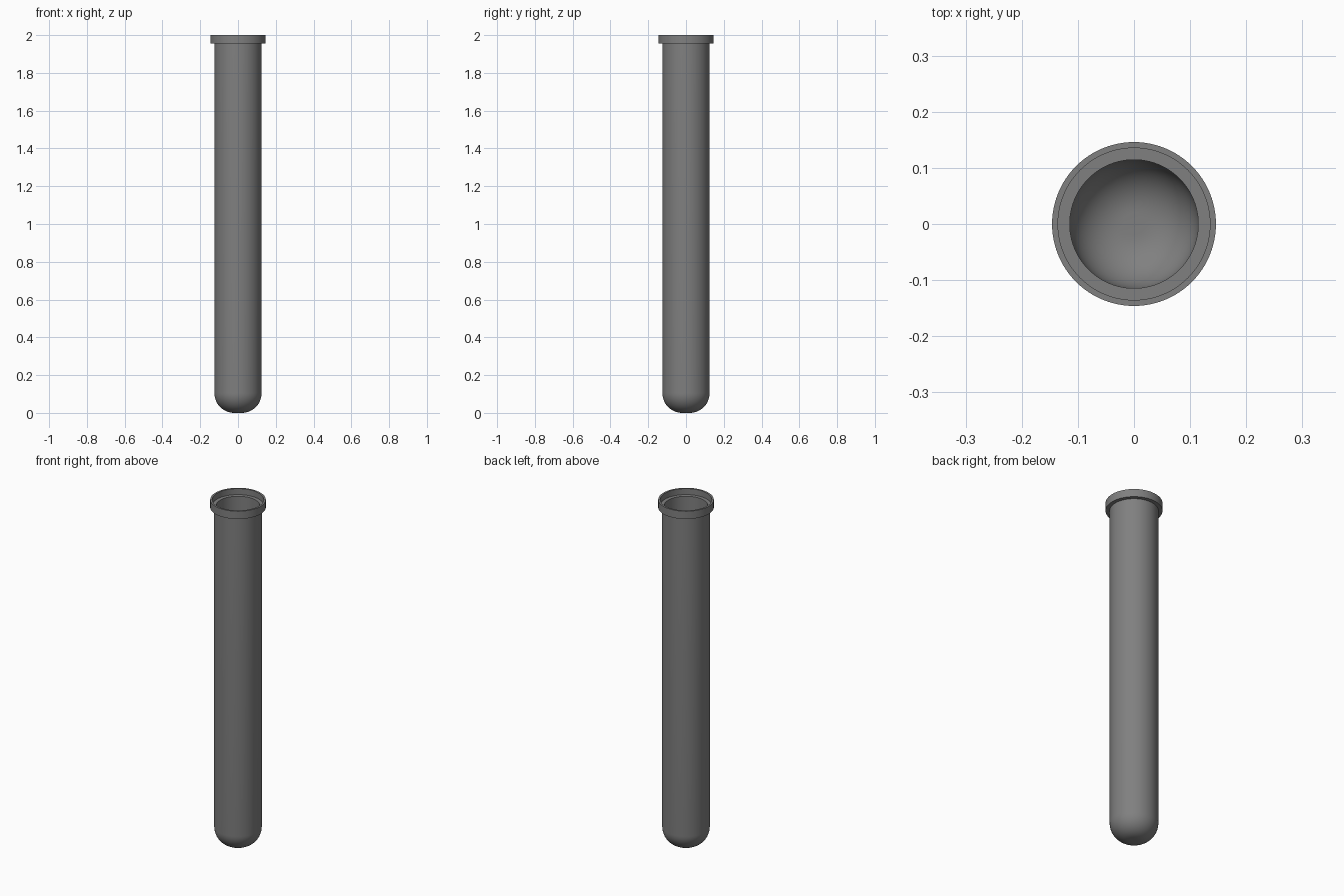
import bpy, bmesh, math

if "Cube" in bpy.data.objects:
    bpy.data.objects.remove(bpy.data.objects["Cube"])

SEG = 96          # sides around the axis
R = 0.125         # tube outer radius
LIP = 0.146       # lip outer radius
T = 0.0105        # wall thickness
BEND = 0.105      # radius of the rounded bottom
LIP_Z = 1.955     # underside of the lip


def bottom_arc(radius, z0, steps=14):
    """Quarter round from the small flat base up to the straight wall."""
    flat = R - BEND
    return [(flat + radius * math.sin(a), z0 + radius * (1 - math.cos(a)))
            for a in (math.pi / 2 * i / steps for i in range(steps + 1))]


# Closed wall profile: outside going up, then inside going down
outer = bottom_arc(BEND, 0.0) + [(R, LIP_Z), (LIP, LIP_Z), (LIP, 2.0)]
inner = bottom_arc(BEND - T, T) + [(R - T, LIP_Z + T), (LIP - T, LIP_Z + T), (LIP - T, 2.0)]
profile = outer + inner[::-1]

# Spin the profile round the z axis
bm = bmesh.new()
rings = [[bm.verts.new((r * math.cos(2 * math.pi * i / SEG),
                        r * math.sin(2 * math.pi * i / SEG), z))
          for i in range(SEG)] for r, z in profile]
for a, b in zip(rings, rings[1:]):
    for i in range(SEG):
        j = (i + 1) % SEG
        bm.faces.new((a[i], a[j], b[j], b[i]))

# Flat base discs, outside and inside
bm.faces.new(rings[0][::-1])
bm.faces.new(rings[-1])
bmesh.ops.recalc_face_normals(bm, faces=bm.faces)

mesh = bpy.data.meshes.new("test_tube")
bm.to_mesh(mesh)
bm.free()
tube = bpy.data.objects.new("test_tube", mesh)
bpy.context.collection.objects.link(tube)

# Single grey colour
grey = bpy.data.materials.new("mid grey")
grey.diffuse_color = (0.216, 0.216, 0.216, 1)
grey.use_nodes = True
grey.node_tree.nodes["Principled BSDF"].inputs["Base Color"].default_value = grey.diffuse_color
mesh.materials.append(grey)

# Smooth shading with crisp lip edges
bpy.context.view_layer.objects.active = tube
tube.select_set(True)
bpy.ops.object.shade_smooth_by_angle(angle=math.radians(30))
